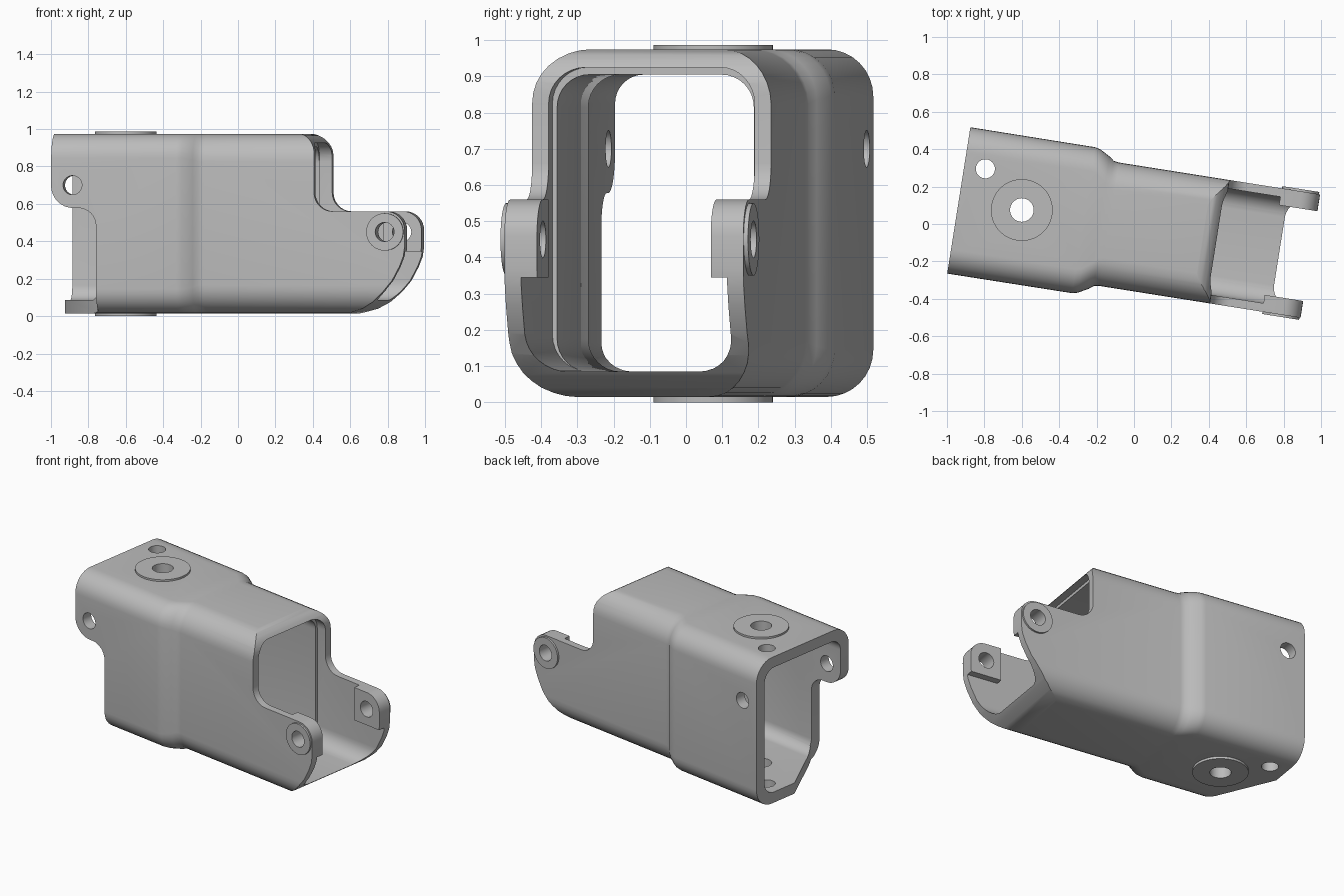
import bpy
import bmesh
import math
from mathutils import Vector

if "Cube" in bpy.data.objects:
    bpy.data.objects.remove(bpy.data.objects["Cube"], do_unlink=True)

MID = -0.022            # sideways centre of the tube
FLOOR, ROOF = 0.015, 0.975

grey = bpy.data.materials.new("plain grey")
grey.use_nodes = True
grey.diffuse_color = (0.5, 0.5, 0.5, 1)
grey.node_tree.nodes["Principled BSDF"].inputs["Base Color"].default_value = (0.5, 0.5, 0.5, 1)


def rounded(corners, steps=8):
    """Polygon from (a, b, radius) corners, each filleted by its radius."""
    out = []
    for i, (a, b, r) in enumerate(corners):
        p = Vector((a, b))
        if r == 0:
            out.append(p)
            continue
        to_prev = (Vector(corners[i - 1][:2]) - p).normalized()
        to_next = (Vector(corners[(i + 1) % len(corners)][:2]) - p).normalized()
        half = to_prev.angle(to_next) / 2
        centre = p + (to_prev + to_next).normalized() * r / math.sin(half)
        start = (p + to_prev * r / math.tan(half) - centre).normalized()
        end = (p + to_next * r / math.tan(half) - centre).normalized()
        for k in range(steps + 1):
            t = k / steps
            sweep = math.pi - 2 * half
            blend = start * math.sin((1 - t) * sweep) + end * math.sin(t * sweep)
            out.append(centre + blend * r / math.sin(sweep))
    return out


def loft(name, rings):
    """Closed solid through matching rings of 3D points."""
    bm = bmesh.new()
    loops = [[bm.verts.new(p) for p in ring] for ring in rings]
    n = len(loops[0])
    for lo, hi in zip(loops, loops[1:]):
        for i in range(n):
            bm.faces.new((lo[i], lo[(i + 1) % n], hi[(i + 1) % n], hi[i]))
    bm.faces.new(loops[0])
    bm.faces.new(loops[-1])
    bmesh.ops.recalc_face_normals(bm, faces=bm.faces)
    mesh = bpy.data.meshes.new(name)
    bm.to_mesh(mesh)
    bm.free()
    mesh.materials.append(grey)
    obj = bpy.data.objects.new(name, mesh)
    bpy.context.collection.objects.link(obj)
    return obj


def tube(name, sections, z0, z1):
    """Rounded box section along x, from (x, half width, corner radius)."""
    rings = []
    for x, hw, r in sections:
        ring = rounded([(MID - hw, z0, r), (MID + hw, z0, r), (MID + hw, z1, r), (MID - hw, z1, r)])
        rings.append([(x, p.x, p.y) for p in ring])
    return loft(name, rings)


def side_prism(name, pts, y0, y1):
    return loft(name, [[(p[0], y, p[1]) for p in pts] for y in (y0, y1)])


def plan_prism(name, pts, z0, z1):
    return loft(name, [[(p[0], p[1], z) for p in pts] for z in (z0, z1)])


def circle(a, b, r, n=40):
    return [(a + r * math.cos(2 * math.pi * i / n), b + r * math.sin(2 * math.pi * i / n)) for i in range(n)]


def combine(target, tool, operation):
    """Apply a boolean and discard the tool."""
    mod = target.modifiers.new(operation, "BOOLEAN")
    mod.operation, mod.object, mod.solver = operation, tool, "EXACT"
    bpy.context.view_layer.update()
    evaluated = target.evaluated_get(bpy.context.evaluated_depsgraph_get())
    mesh = bpy.data.meshes.new_from_object(evaluated)
    target.modifiers.clear()
    target.data = mesh
    bpy.data.objects.remove(tool, do_unlink=True)


# Outer shell: wide rear box stepping down to the narrower front box
body = tube("housing", [(-0.945, 0.396, 0.13), (-0.27, 0.395, 0.13), (-0.24, 0.388, 0.13),
                        (-0.185, 0.358, 0.14), (-0.16, 0.339, 0.15), (-0.13, 0.334, 0.15),
                        (1.1, 0.334, 0.15)], FLOOR, ROOF)

# Hollow interior and the shallow recess at the front mouth
combine(body, tube("interior", [(-1.2, 0.326, 0.08), (-0.27, 0.326, 0.08), (-0.15, 0.275, 0.09),
                                (1.2, 0.275, 0.09)], 0.085, 0.905), "DIFFERENCE")
combine(body, tube("mouth_recess", [(0.4, 0.288, 0.1), (1.2, 0.288, 0.1)], 0.086, 0.925), "DIFFERENCE")

# Thick pads inside the front lugs
for side in (-1, 1):
    pad = [(0.75, 0.345), (1.05, 0.345), (1.05, 0.65), (0.75, 0.65)]
    combine(body, side_prism("lug_pad", pad, MID + side * 0.243, MID + side * 0.315), "UNION")

# Side outline: open top at the front, rounded lugs, swept-up chin
outline = rounded([(-1.2, -0.1, 0), (0.6, -0.1, 0), (0.62, 0.01, 0), (0.72, 0.04, 0), (0.78, 0.075, 0),
                   (0.84, 0.13, 0), (0.89, 0.19, 0), (0.93, 0.265, 0), (0.951, 0.32, 0), (0.958, 0.37, 0),
                   (0.958, 0.56, 0.1), (0.468, 0.56, 0.1), (0.468, 0.977, 0.115), (-1.2, 0.977, 0)])
combine(body, side_prism("side_outline", outline, -0.8, 0.8), "INTERSECT")

# Rear notch through the front-facing wall, leaving a rounded ear above
notch = rounded([(-1.2, -0.2, 0), (-0.703, -0.2, 0), (-0.703, 0.578, 0.095), (-0.946, 0.578, 0.12),
                 (-0.946, 0.8, 0), (-1.2, 0.8, 0)])
combine(body, side_prism("rear_notch", notch, -0.7, -0.335), "DIFFERENCE")

# Diagonal cut across the floor at the rear
diagonal = [(-1.2, 0.05), (-0.946, 0.05), (-0.704, -0.34), (-0.704, -0.7), (-1.2, -0.7)]
combine(body, plan_prism("floor_cut", diagonal, -0.2, 0.3), "DIFFERENCE")

# Round bosses: pivot discs on roof and floor, and outside the lugs
for z0, z1 in ((0, 0.05), (0.94, 0.987)):
    combine(body, plan_prism("pivot_disc", circle(-0.604, -0.02, 0.165, 64), z0, z1), "UNION")
for side in (-1, 1):
    combine(body, side_prism("lug_boss", circle(0.852, 0.45, 0.1), MID + side * 0.3, MID + side * 0.346), "UNION")

# Pin holes through roof and floor, and through both side walls
for x, y, r in ((-0.604, -0.02, 0.063), (-0.831, 0.167, 0.051)):
    combine(body, plan_prism("upright_hole", circle(x, y, r), -0.2, 1.2), "DIFFERENCE")
for x, z in ((-0.83, 0.7), (0.852, 0.45)):
    combine(body, side_prism("cross_hole", circle(x, z, 0.051), -0.8, 0.8), "DIFFERENCE")

# Turn the finished housing and shade it
body.rotation_euler.z = math.radians(-9)
bpy.ops.object.select_all(action="DESELECT")
body.select_set(True)
bpy.context.view_layer.objects.active = body
bpy.ops.object.shade_smooth_by_angle(angle=math.radians(32))
